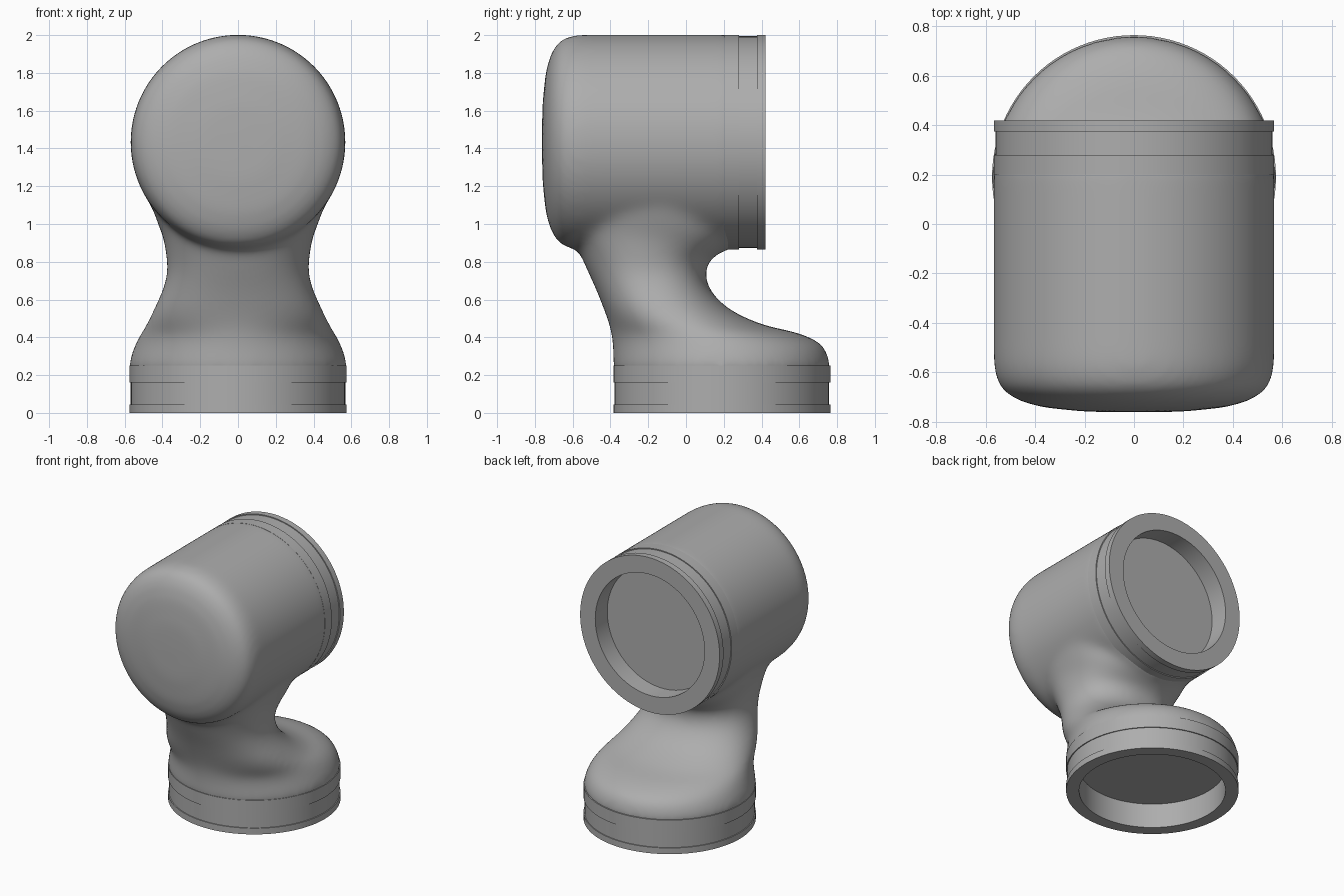
import bpy, bmesh, math
from mathutils import Vector, Matrix

cube = bpy.data.objects.get("Cube")
if cube:
    bpy.data.objects.remove(cube)

grey = bpy.data.materials.new("plain grey")
grey.use_nodes = True
colour = (0.42, 0.42, 0.42, 1)
grey.diffuse_color = colour
grey.node_tree.nodes["Principled BSDF"].inputs["Base Color"].default_value = colour

BASE = Matrix.Translation((0, 0.19, 0))
# Lathe axis turned so that local z runs along world y, at the height of the barrel
BARREL = Matrix.Translation((0, 0, 1.433)) @ Matrix.Rotation(-math.pi / 2, 4, "X")


def skin(bm, rings):
    """Bridge a list of point rings and close both ends."""
    loops = [[bm.verts.new(p) for p in ring] for ring in rings]
    n = len(loops[0])
    for a, b in zip(loops, loops[1:]):
        for i in range(n):
            j = (i + 1) % n
            bm.faces.new((a[i], a[j], b[j], b[i]))
    bm.faces.new(loops[0][::-1])
    bm.faces.new(loops[-1])


def lathe(bm, profile, matrix, n=96):
    """Turn (radius, height) points around local z."""
    turn = [2 * math.pi * i / n for i in range(n)]
    skin(bm, [[matrix @ Vector((r * math.cos(t), r * math.sin(t), z)) for t in turn]
              for r, z in profile])


def finish(name, bm):
    bmesh.ops.recalc_face_normals(bm, faces=bm.faces)
    mesh = bpy.data.meshes.new(name)
    bm.to_mesh(mesh)
    bm.free()
    obj = bpy.data.objects.new(name, mesh)
    bpy.context.collection.objects.link(obj)
    mesh.materials.append(grey)
    bpy.ops.object.select_all(action="DESELECT")
    obj.select_set(True)
    bpy.context.view_layer.objects.active = obj
    bpy.ops.object.shade_smooth_by_angle(angle=math.radians(35))
    return obj


def spline(rows, steps=5):
    """Catmull-Rom interpolation through rows of numbers."""
    v = [Vector(r) for r in rows]
    v = [v[0]] + v + [v[-1]]
    out = []
    for a, b, c, d in zip(v, v[1:], v[2:], v[3:]):
        for k in range(steps):
            t = k / steps
            out.append(b + (c - a) * t / 2 + (2 * a - 5 * b + 4 * c - d) * t * t / 2
                       + (3 * b - a - 3 * c + d) * t ** 3 / 2)
    return out + [v[-1]]


# Neck stations: back (y, z), front (y, z), half width, squareness
STATIONS = [
    (.76, .20, -.385, .20, .575, 2),
    (.76, .27, -.385, .27, .575, 2),
    (.72, .36, -.387, .36, .545, 2),
    (.60, .42, -.395, .42, .515, 2),
    (.40, .47, -.407, .47, .485, 2.1),
    (.23, .55, -.435, .55, .445, 2.2),
    (.13, .65, -.475, .65, .40, 2.2),
    (.105, .74, -.52, .75, .375, 2.2),
    (.13, .81, -.57, .86, .38, 2.2),
    (.20, .86, -.635, .99, .395, 2.3),
    (.25, .91, -.70, 1.12, .425, 2.4),
    (.25, 1.0, -.735, 1.22, .46, 2.5),
    (.24, 1.15, -.75, 1.32, .52, 2.6),
    (.20, 1.35, -.755, 1.42, .555, 2.6),
]


def section(row, n=72):
    by, bz, fy, fz, w, power = row
    centre = Vector((0, (by + fy) / 2, (bz + fz) / 2))
    half = Vector((0, (by - fy) / 2, (bz - fz) / 2))
    pts = []
    for i in range(n):
        t = 2 * math.pi * i / n
        c, s = math.cos(t), math.sin(t)
        u = math.copysign(abs(c) ** (2 / power), c)
        x = math.copysign(abs(s) ** (2 / power), s)
        pts.append(centre + half * u + Vector((w * x, 0, 0)))
    return pts


# Body: flowing neck fused with the round-ended barrel
bm = bmesh.new()
skin(bm, [section(r) for r in spline(STATIONS)])
lathe(bm, [(.01, -.763), (.2, -.76), (.37, -.743), (.47, -.715), (.535, -.673),
           (.557, -.63), (.569, -.57), (.569, .255)], BARREL)
body = finish("housing_body", bm)
body.modifiers.clear()
remesh = body.modifiers.new("fuse", "REMESH")
remesh.mode = "VOXEL"
remesh.voxel_size = 0.018
remesh.use_smooth_shade = True
blend = body.modifiers.new("blend", "SMOOTH")
blend.factor = 0.5
blend.iterations = 36


def collar(name, matrix, lip, step, top, floor, outer, bore, sign):
    """Stepped joint collar with a blind bore, opening at height lip."""
    bm = bmesh.new()
    neck = outer - .007
    lathe(bm, [(.01, floor), (bore, floor), (bore, lip), (outer, lip),
               (outer, lip + sign * .045), (neck, lip + sign * .045),
               (neck, step), (outer, step), (outer, top), (.01, top)], matrix)
    finish(name, bm)


collar("base_collar", BASE, 0, .16, .25, .18, .575, .488, 1)
collar("barrel_collar", BARREL, .42, .28, .2, .28, .568, .445, -1)
